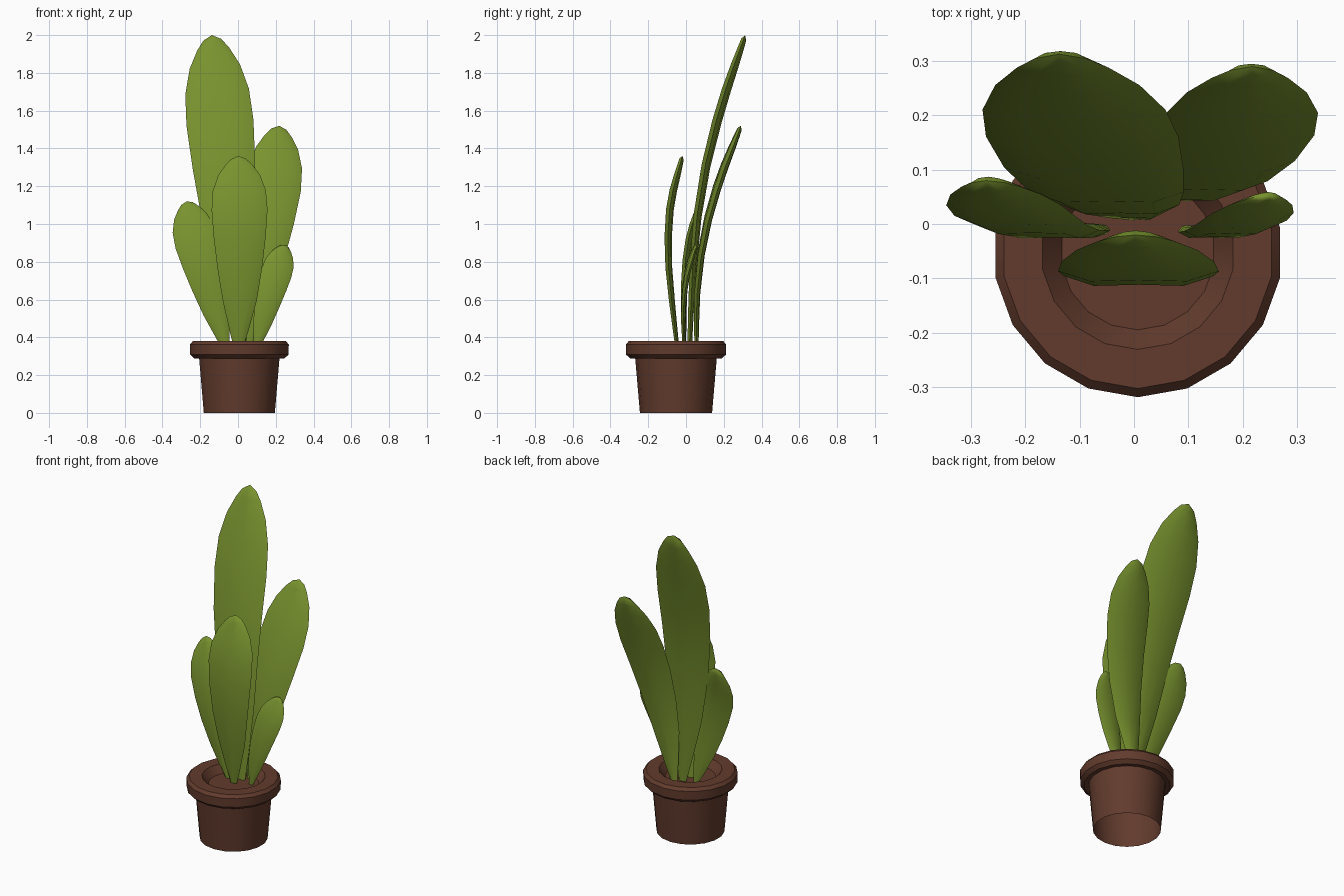
import bpy, bmesh, math
from mathutils import Vector

if "Cube" in bpy.data.objects:
    bpy.data.objects.remove(bpy.data.objects["Cube"])


def material(name, col):
    m = bpy.data.materials.new(name)
    m.diffuse_color = (*col, 1)
    m.use_nodes = True
    m.node_tree.nodes["Principled BSDF"].inputs["Base Color"].default_value = m.diffuse_color
    return m


GREEN = material("leaf green", (0.19, 0.29, 0.028))
BROWN = material("pot brown", (0.122, 0.044, 0.026))


def finish(name, bm, mat, angle, recalc=True):
    if recalc:
        bmesh.ops.recalc_face_normals(bm, faces=bm.faces)
    me = bpy.data.meshes.new(name)
    bm.to_mesh(me)
    bm.free()
    me.materials.append(mat)
    ob = bpy.data.objects.new(name, me)
    bpy.context.collection.objects.link(ob)
    bpy.ops.object.select_all(action='DESELECT')
    ob.select_set(True)
    bpy.context.view_layer.objects.active = ob
    bpy.ops.object.shade_smooth_by_angle(angle=math.radians(angle))


def skin(bm, rings):
    # bridge successive rings of equal length
    for a, b in zip(rings, rings[1:]):
        n = len(a)
        for i in range(n):
            bm.faces.new((a[i], a[(i + 1) % n], b[(i + 1) % n], b[i]))


def lathe(name, profile, centre, sides, mat):
    # open at the bottom, capped at the end of the profile
    bm = bmesh.new()
    rings = []
    for r, z in profile:
        rings.append([bm.verts.new((centre[0] + r * math.sin(2 * math.pi * i / sides),
                                    centre[1] - r * math.cos(2 * math.pi * i / sides), z))
                      for i in range(sides)])
    skin(bm, rings)
    bm.faces.new(rings[-1])
    finish(name, bm, mat, 30, recalc=False)


# pot with rolled rim and sunken soil
lathe("pot", [(0.191, 0), (0.216, 0.29), (0.242, 0.288), (0.264, 0.308), (0.266, 0.362),
              (0.25, 0.38), (0.178, 0.38), (0.142, 0.335)], (0.007, -0.053), 18, BROWN)

# shared leaf outline: (fraction of length, fraction of half width)
OUTLINE = [(0, 0.14), (0.1, 0.34), (0.25, 0.61), (0.42, 0.8), (0.58, 0.93), (0.72, 1.0),
           (0.82, 0.95), (0.9, 0.75), (0.955, 0.48), (0.985, 0.27)]
# lens-shaped cross-section with a shallow midrib groove in front: (across, depth)
SECTION = [(-1, 0), (-0.6, -0.85), (0, -0.75), (0.6, -0.85), (1, 0), (0.6, 0.75), (0, 1), (-0.6, 0.75)]


def spline(pts, t):
    # Catmull-Rom through evenly spaced points
    p = [2 * pts[0] - pts[1]] + pts + [2 * pts[-1] - pts[-2]]
    f = min(t, 0.9999) * (len(pts) - 1)
    i = int(f)
    u = f - i
    a, b, c, d = p[i:i + 4]
    return 0.5 * (2 * b + (c - a) * u + (2 * a - 5 * b + 4 * c - d) * u * u
                  + (3 * b - a - 3 * c + d) * u ** 3)


def leaf(name, half, thick, path):
    pts = [Vector(p) for p in path]
    bm = bmesh.new()
    rings = []
    for t, w in OUTLINE:
        c = spline(pts, t)
        tan = (spline(pts, min(t + 0.02, 1)) - spline(pts, max(t - 0.02, 0))).normalized()
        side = Vector((tan.z, 0, -tan.x)).normalized()
        nrm = tan.cross(side)
        if nrm.y < 0:
            nrm = -nrm
        depth = thick * (0.4 + 0.6 * w)
        rings.append([bm.verts.new(c + side * half * w * x + nrm * depth * d) for x, d in SECTION])
    skin(bm, rings)
    bm.faces.new(rings[0])
    tip = bm.verts.new(pts[-1])
    last = rings[-1]
    for i in range(len(last)):
        bm.faces.new((last[i], last[(i + 1) % len(last)], tip))
    finish(name, bm, GREEN, 50)


# leaf centre lines run from the soil to the tip
leaf("tall_leaf", 0.178, 0.026,
     [(0.012, 0.018, 0.33), (-0.025, 0.035, 0.755), (-0.062, 0.078, 1.17), (-0.1, 0.175, 1.585), (-0.138, 0.313, 2.0)])
leaf("right_back_leaf", 0.148, 0.023,
     [(0.042, 0.055, 0.33), (0.094, 0.058, 0.635), (0.145, 0.095, 0.93), (0.19, 0.175, 1.225), (0.218, 0.29, 1.52)])
leaf("front_leaf", 0.148, 0.022,
     [(0.002, -0.045, 0.33), (0.009, -0.076, 0.595), (0.009, -0.096, 0.85), (0.008, -0.083, 1.105), (0.003, -0.02, 1.36)])
leaf("left_leaf", 0.115, 0.02,
     [(-0.06, -0.01, 0.33), (-0.115, -0.012, 0.535), (-0.17, -0.008, 0.73), (-0.226, 0.02, 0.925), (-0.272, 0.08, 1.12)])
leaf("right_small_leaf", 0.082, 0.016,
     [(0.095, -0.01, 0.33), (0.13, -0.015, 0.48), (0.168, -0.01, 0.62), (0.208, 0.01, 0.755), (0.25, 0.053, 0.89)])
